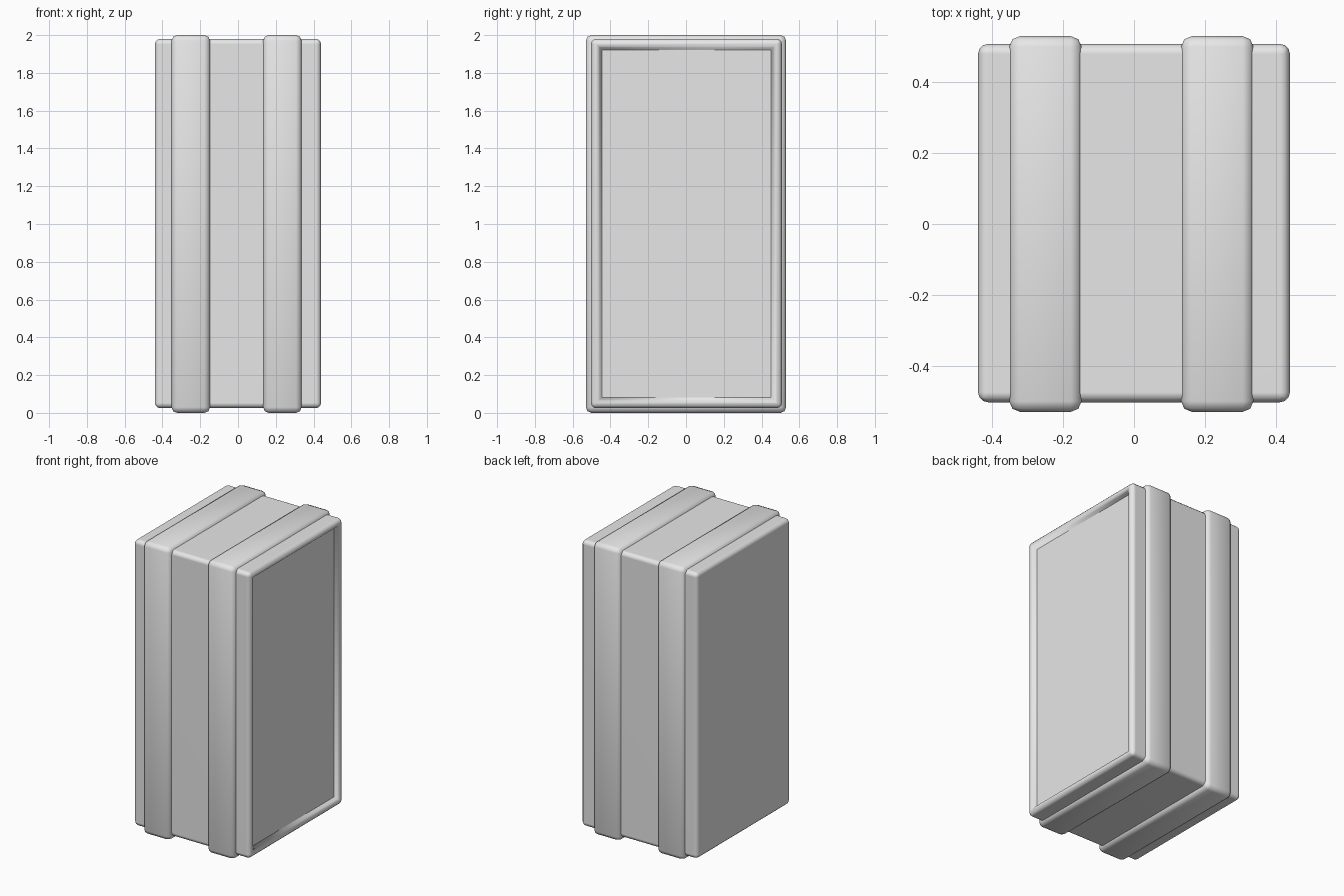
import bpy, bmesh
from mathutils import Vector

cube = bpy.data.objects.get("Cube")
if cube:
    bpy.data.objects.remove(cube, do_unlink=True)

grey = bpy.data.materials.new("light_grey")
grey.use_nodes = True
grey.diffuse_color = (0.8, 0.8, 0.8, 1)
grey.node_tree.nodes["Principled BSDF"].inputs["Base Color"].default_value = (0.8, 0.8, 0.8, 1)


def rounded_box(lo, hi, radius, segments):
    """Box between two corners with every edge rounded."""
    bm = bmesh.new()
    bmesh.ops.create_cube(bm, size=1)
    lo, hi = Vector(lo), Vector(hi)
    bmesh.ops.scale(bm, vec=hi - lo, verts=bm.verts)
    bmesh.ops.translate(bm, vec=(lo + hi) / 2, verts=bm.verts)
    bmesh.ops.bevel(bm, geom=bm.edges[:], offset=radius, segments=segments,
                    profile=0.5, affect='EDGES')
    return bm


def finish(bm, name):
    """Turn the mesh into a smooth shaded object."""
    bmesh.ops.recalc_face_normals(bm, faces=bm.faces)
    mesh = bpy.data.meshes.new(name)
    bm.to_mesh(mesh)
    bm.free()
    mesh.materials.append(grey)
    mesh.shade_smooth()
    obj = bpy.data.objects.new(name, mesh)
    bpy.context.collection.objects.link(obj)
    return obj


# Main body with a recessed panel on its left side
bm = rounded_box((-0.44, -0.503, 0.025), (0.44, 0.508, 1.98), 0.028, 3)
panel = max(bm.faces, key=lambda f: f.calc_center_median().x)
bmesh.ops.inset_region(bm, faces=[panel], thickness=0.018)
rim = list(panel.edges)
bmesh.ops.inset_region(bm, faces=[panel], thickness=0.024, depth=-0.03)
for edge in panel.edges:
    edge.smooth = False
bmesh.ops.bevel(bm, geom=rim, offset=0.012, segments=3, profile=0.5, affect='EDGES')
body = finish(bm, "body")
weighted = body.modifiers.new("flat_panels", 'WEIGHTED_NORMAL')
weighted.keep_sharp = True

# Two raised bands wrapped around the body
for name, x0, x1 in (("right_band", -0.352, -0.148), ("left_band", 0.133, 0.337)):
    finish(rounded_box((x0, -0.53, 0), (x1, 0.53, 2), 0.03, 2), name)
